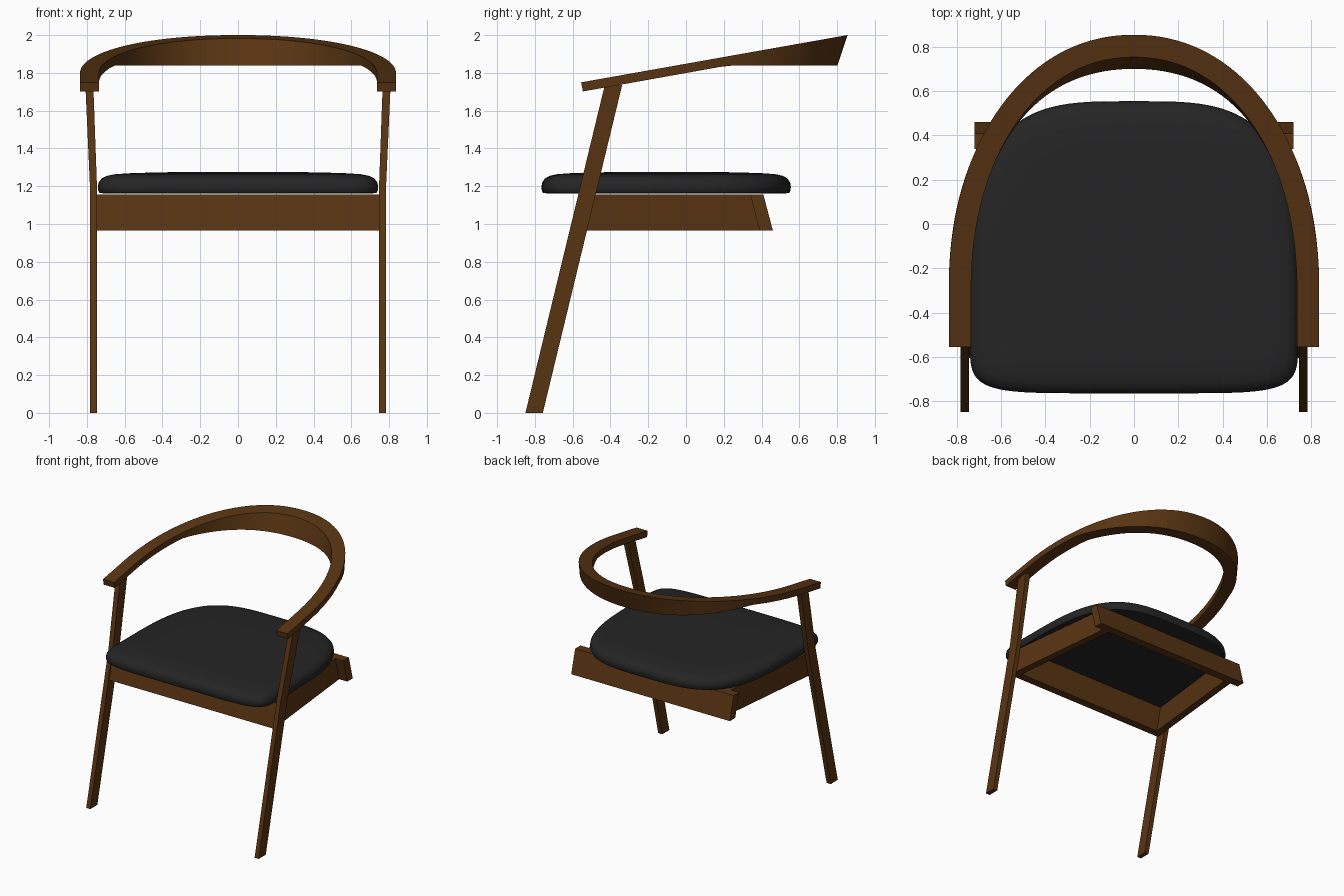
import bpy, bmesh, math
from mathutils import Vector

if "Cube" in bpy.data.objects:
    bpy.data.objects.remove(bpy.data.objects["Cube"])


def material(name, col):
    m = bpy.data.materials.new(name)
    m.diffuse_color = (*col, 1)
    m.use_nodes = True
    m.node_tree.nodes["Principled BSDF"].inputs["Base Color"].default_value = m.diffuse_color
    return m


WOOD = material("walnut brown", (0.098, 0.034, 0.006))
PAD = material("charcoal black", (0.018, 0.018, 0.018))


def loft(name, rings, mat, smooth=None):
    """Skin a list of closed rings of points and cap both ends."""
    bm = bmesh.new()
    vs = [[bm.verts.new(p) for p in r] for r in rings]
    n = len(rings[0])
    for a, b in zip(vs, vs[1:]):
        for i in range(n):
            j = (i + 1) % n
            bm.faces.new((a[i], a[j], b[j], b[i]))
    bm.faces.new(vs[0][::-1])
    bm.faces.new(vs[-1])
    bmesh.ops.recalc_face_normals(bm, faces=bm.faces)
    me = bpy.data.meshes.new(name)
    bm.to_mesh(me)
    bm.free()
    ob = bpy.data.objects.new(name, me)
    bpy.context.collection.objects.link(ob)
    me.materials.append(mat)
    if smooth:
        bpy.ops.object.select_all(action='DESELECT')
        ob.select_set(True)
        bpy.context.view_layer.objects.active = ob
        bpy.ops.object.shade_smooth_by_angle(angle=math.radians(smooth))
    return ob


def rect(x0, x1, y0, y1, z):
    return [(x0, y0, z), (x1, y0, z), (x1, y1, z), (x0, y1, z)]


def power(v, e):
    return math.copysign(abs(v) ** e, v)


LEAN = 0.242          # backward lean of the front legs
Z0, Z1 = 0.965, 1.155  # rail bottom and top

# Front legs, splayed outward above the seat; tapered side rails
for side, s in (("right", 1), ("left", -1)):
    loft(f"front_leg_{side}", [
        rect(s * xi, s * xo, -0.85 + LEAN * z, -0.758 + LEAN * z, z)
        for z, xi, xo in ((0, .746, .783), (1.18, .746, .783), (1.735, .766, .808))], WOOD)
    rings = []
    for z, yb in ((Z0, .395), (Z1, .345)):
        yf = -0.80 + LEAN * z
        rings.append([(s * .745, yf, z), (s * .645, yb, z),
                      (s * .585, yb, z), (s * .685, yf, z)])
    loft(f"side_rail_{side}", rings, WOOD)

# Front and back rails
loft("front_rail", [rect(-.747, .747, -0.838 + LEAN * z, -0.772 + LEAN * z, z)
                    for z in (Z0, Z1)], WOOD)
loft("back_rail", [rect(-.72, .72, .39, .46, Z0), rect(-.72, .72, .34, .41, Z1)], WOOD)

# Bent arm and back rest: outline in plan, offset inwards, deeper at the back
N = 72
outline = [Vector((.837, -.555))]
for i in range(N + 1):
    t = math.pi * i / N
    outline.append(Vector((.837 * power(math.cos(t), .95),
                           -.3 + 1.155 * abs(math.sin(t)) ** .95)))
outline.append(Vector((-.837, -.555)))
rings = []
for i, p in enumerate(outline):
    d = outline[min(i + 1, len(outline) - 1)] - outline[max(i - 1, 0)]
    nrm = Vector((d.y, -d.x)).normalized()
    q = p - nrm * .101
    dy = .009 - .062 * max(nrm.y, 0) ** 2

    def top(v):
        return (v.x, v.y, 1.75 + .1775 * (v.y + .555))

    def low(v):
        y = v.y + dy
        return (v.x, y, min(1.70 + .179 * (y + .555), 1.84))
    rings.append([top(p), top(q), low(q), low(p)])
loft("arm_and_back_rest", rings, WOOD, 30)

# Seat cushion: straight front with round corners, arched back
base = []
for i in range(128):
    t = 2 * math.pi * i / 128
    n, b = (3.5, 1.005) if math.sin(t) >= 0 else (6, .315)
    base.append((.742 * power(math.cos(t), 2 / n), -.45 + b * power(math.sin(t), 2 / n)))
layers = ((.03, 1.162), (.008, 1.165), (.001, 1.18), (0, 1.20), (.004, 1.22), (.018, 1.24),
          (.045, 1.255), (.09, 1.264), (.18, 1.27), (.35, 1.274), (.6, 1.275))
loft("seat_cushion", [[(x * (1 - k / .7), -.1 + (y + .1) * (1 - k / .7), z) for x, y in base]
                      for k, z in layers], PAD, 50)
